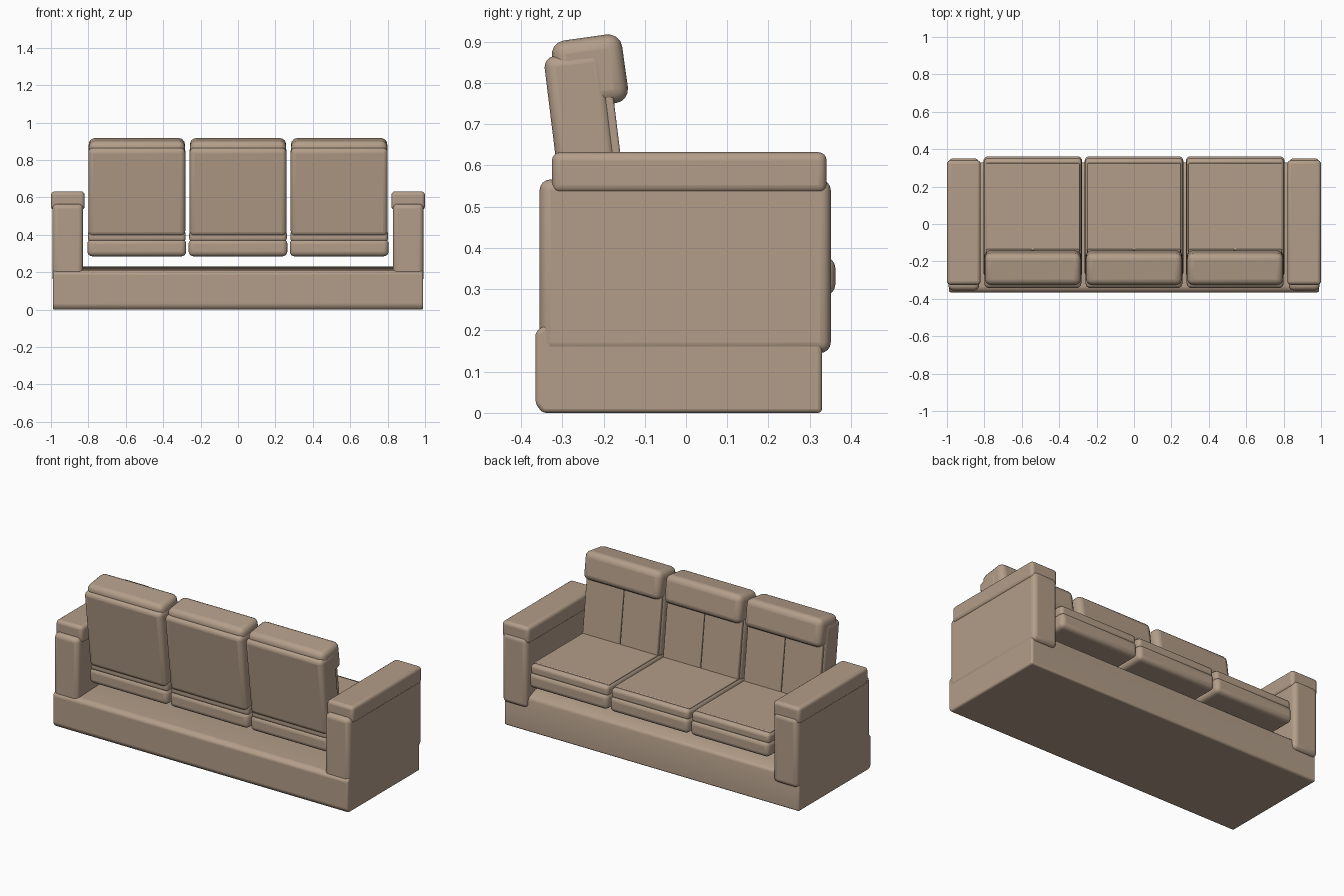
import bpy, bmesh, math
from mathutils import Matrix, Vector

if "Cube" in bpy.data.objects:
    bpy.data.objects.remove(bpy.data.objects["Cube"])

fabric = bpy.data.materials.new("tan_fabric")
fabric.diffuse_color = (0.45, 0.34, 0.25, 1)
fabric.use_nodes = True
fabric.node_tree.nodes["Principled BSDF"].inputs["Base Color"].default_value = fabric.diffuse_color


def finish(name, bm, bevel, segments=4):
    """Turn a bmesh into a soft-edged upholstered object."""
    bmesh.ops.recalc_face_normals(bm, faces=bm.faces)
    me = bpy.data.meshes.new(name)
    bm.to_mesh(me)
    bm.free()
    me.materials.append(fabric)
    ob = bpy.data.objects.new(name, me)
    bpy.context.collection.objects.link(ob)
    mod = ob.modifiers.new("soft_edges", "BEVEL")
    mod.width = bevel
    mod.segments = segments
    mod.limit_method = "ANGLE"
    mod.angle_limit = math.radians(25)
    bpy.ops.object.select_all(action="DESELECT")
    ob.select_set(True)
    bpy.context.view_layer.objects.active = ob
    bpy.ops.object.shade_smooth_by_angle(angle=math.radians(35))
    return ob


def box(name, x, y, z, bevel=0.025):
    """Rounded box from (min, max) ranges."""
    bm = bmesh.new()
    bmesh.ops.create_cube(bm, size=1)
    for v in bm.verts:
        v.co = [(a + b) / 2 + c * (b - a) for (a, b), c in zip((x, y, z), v.co)]
    return finish(name, bm, bevel)


def leaning_box(name, x, centre, depth, height, lean, bevel):
    """Rounded box tilted back about the x axis; centre is (y, z)."""
    bm = bmesh.new()
    bmesh.ops.create_cube(bm, size=1)
    bmesh.ops.scale(bm, vec=(x[1] - x[0], depth, height), verts=bm.verts)
    bmesh.ops.rotate(bm, matrix=Matrix.Rotation(math.radians(lean), 3, "X"), verts=bm.verts)
    bmesh.ops.translate(bm, vec=((x[0] + x[1]) / 2, *centre), verts=bm.verts)
    return finish(name, bm, bevel)


# Base: side profile extruded across the width, slightly crowned deck
profile = [(-0.348, 0.0), (-0.365, 0.022), (-0.365, 0.195), (-0.345, 0.212),
           (0.26, 0.232), (0.325, 0.205), (0.33, 0.19), (0.33, 0.0)]
bm = bmesh.new()
face = bm.faces.new([bm.verts.new((-0.99, y, z)) for y, z in profile])
ext = bmesh.ops.extrude_face_region(bm, geom=[face])
bmesh.ops.translate(bm, vec=(1.98, 0, 0),
                    verts=[g for g in ext["geom"] if isinstance(g, bmesh.types.BMVert)])
finish("base", bm, 0.01, 3)

# Arms with padded tops
for side, s in (("left", -1), ("right", 1)):
    box(side + "_arm", sorted((s * 0.828, s * 0.992)), (-0.355, 0.351), (0.145, 0.566), 0.026)
    box(side + "_arm_pad", sorted((s * 0.82, s * 1.0)), (-0.325, 0.341), (0.533, 0.632), 0.02)

# Three seats, each with a matching back and head pillow
for i, cx in enumerate((-0.541, 0.0, 0.541)):
    n = "_%d" % (i + 1)
    x = (cx - 0.264, cx + 0.264)
    # seat cushion: lower roll, upper roll, raised top panel
    box("seat_cushion" + n, x, (-0.285, 0.362), (0.285, 0.378), 0.026)
    box("seat_top" + n, (x[0] + 0.003, x[1] - 0.003), (-0.28, 0.352), (0.362, 0.425), 0.02)
    box("seat_panel" + n, (x[0] + 0.013, x[1] - 0.013), (-0.2, 0.325), (0.41, 0.431), 0.005)
    # back cushion
    bx = (cx - 0.259, cx + 0.259)
    leaning_box("back_cushion" + n, bx, (-0.245, 0.635), 0.145, 0.475, 7, 0.026)
    # two front pads with a centre seam
    for label, a, b in (("left", bx[0] + 0.008, cx - 0.002), ("right", cx + 0.002, bx[1] - 0.008)):
        leaning_box(label + "_back_pad" + n, (a, b), (-0.172, 0.61), 0.03, 0.4, 7, 0.006)
    # head pillow
    leaning_box("head_pillow" + n, (bx[0] + 0.002, bx[1] - 0.002), (-0.233, 0.827), 0.172, 0.168, 8, 0.034)
